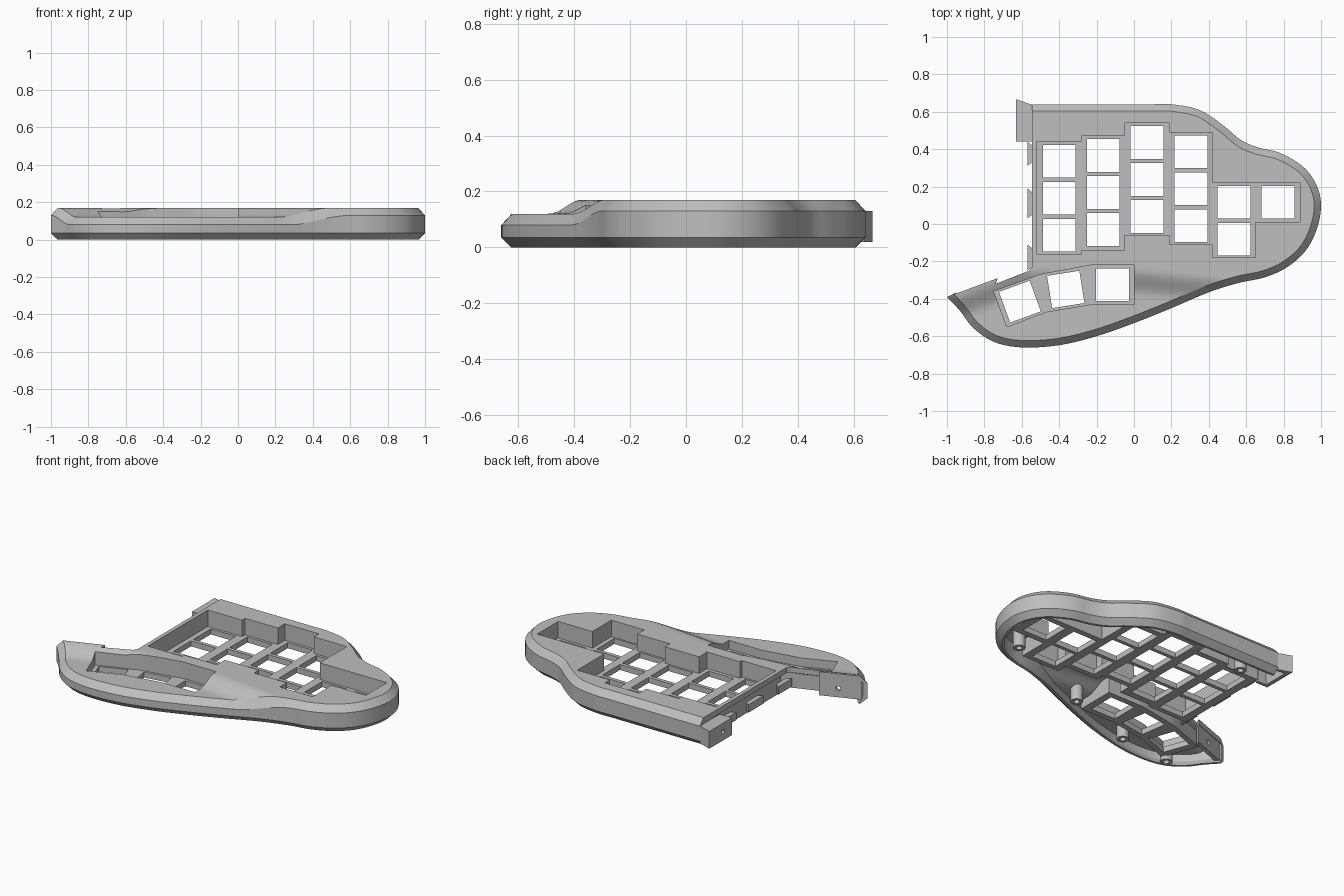
import bpy, bmesh, math
from mathutils import Vector, Matrix
from mathutils.geometry import delaunay_2d_cdt

if "Cube" in bpy.data.objects:
    bpy.data.objects.remove(bpy.data.objects["Cube"], do_unlink=True)

grey = bpy.data.materials.new("matte grey")
grey.use_nodes = True
grey.diffuse_color = (0.52, 0.52, 0.52, 1)
grey.node_tree.nodes["Principled BSDF"].inputs["Base Color"].default_value = (0.52, 0.52, 0.52, 1)


def spline(pts, steps=5):
    """Smooth open path through the points."""
    p = [Vector(q) for q in [pts[0]] + pts + [pts[-1]]]
    out = []
    for a, b, c, d in zip(p, p[1:], p[2:], p[3:]):
        for i in range(steps):
            t = i / steps
            out.append(0.5 * (2 * b + (c - a) * t + (2 * a - 5 * b + 4 * c - d) * t * t
                              + (3 * b - a - 3 * c + d) * t ** 3))
    return out + [p[-1]]


def ccw(pts):
    pts = [Vector(p) for p in pts]
    area = sum(a.x * b.y - b.x * a.y for a, b in zip(pts, pts[1:] + pts[:1]))
    return pts if area > 0 else pts[::-1]


def grow(pts, dist):
    """Mitred outward offset of a counter-clockwise outline."""
    out = []
    for i, p in enumerate(pts):
        e1 = (p - pts[i - 1]).normalized()
        e2 = (pts[(i + 1) % len(pts)] - p).normalized()
        n1, n2 = Vector((e1.y, -e1.x)), Vector((e2.y, -e2.x))
        out.append(p + (n1 + n2) * dist / (1 + n1.dot(n2)))
    return out


def densify(pts, step=0.03):
    out = []
    for a, b in zip(pts, pts[1:] + pts[:1]):
        n = max(1, round((b - a).length / step))
        out += [a.lerp(b, i / n) for i in range(n)]
    return out


def inside(p, poly):
    hit = False
    for a, b in zip(poly, poly[1:] + poly[:1]):
        if (a.y > p.y) != (b.y > p.y) and p.x < a.x + (b.x - a.x) * (p.y - a.y) / (b.y - a.y):
            hit = not hit
    return hit


def drop(p):
    """How far the top dips around the thumb keys."""
    right = -0.24 - 0.1 * max(0, p.x) - p.y
    left = 0.354 * (p.x + 1) - 0.935 * (p.y + 0.39)
    t = max(0, min(1, min(right, left) / 0.14))
    return 0.05 * t * t * (3 - 2 * t)


def lift(bm, pts, z, dips):
    return [bm.verts.new((p.x, p.y, z - drop(p) if dips else z)) for p in pts]


def strip(bm, rows, closed=True):
    """Walls joining rows of (points, height, follows the dip)."""
    rows = [lift(bm, *r) for r in rows]
    for lo, hi in zip(rows, rows[1:]):
        for i in range(len(lo) - (0 if closed else 1)):
            j = (i + 1) % len(lo)
            bm.faces.new((lo[i], lo[j], hi[j], hi[i]))
    return rows


def skin(bm, outer, holes, z, dips=False):
    """Sheet filling an outline around its holes."""
    def kept(p):
        return inside(p, outer) and not any(inside(p, h) for h in holes)
    pts, edges = [], []
    for loop in [outer] + holes:
        s, n = len(pts), len(loop)
        pts += loop
        edges += [(s + i, s + (i + 1) % n) for i in range(n)]
    if dips:
        spots = [Vector((-0.99 + 0.04 * i, -0.2 - 0.02 * j)) for i in range(46) for j in range(24)]
        pts += [p for p in spots if kept(p)]
    co, _, tris = delaunay_2d_cdt(pts, edges, [], 0, 1e-6)[:3]
    verts = lift(bm, co, z, dips)
    for t in tris:
        if kept(sum((co[i] for i in t), Vector((0, 0))) / len(t)):
            bm.faces.new([verts[i] for i in t])


def finish(bm, name):
    bmesh.ops.remove_doubles(bm, verts=bm.verts[:], dist=1e-4)
    bmesh.ops.delete(bm, geom=[v for v in bm.verts if not v.link_faces], context="VERTS")
    bmesh.ops.recalc_face_normals(bm, faces=bm.faces[:])
    me = bpy.data.meshes.new(name)
    bm.to_mesh(me)
    bm.free()
    me.materials.append(grey)
    ob = bpy.data.objects.new(name, me)
    bpy.context.collection.objects.link(ob)
    return ob


def prism(name, pts, z0, z1):
    bm = bmesh.new()
    lo, hi = strip(bm, [(ccw(pts), z0, False), (ccw(pts), z1, False)])
    bm.faces.new(lo)
    bm.faces.new(hi)
    return finish(bm, name)


def carve(target, tool):
    mod = target.modifiers.new("cut", "BOOLEAN")
    mod.operation, mod.object, mod.solver = "DIFFERENCE", tool, "EXACT"
    bpy.context.view_layer.update()
    me = bpy.data.meshes.new_from_object(target.evaluated_get(bpy.context.evaluated_depsgraph_get()))
    target.modifiers.clear()
    target.data = me
    bpy.data.objects.remove(tool, do_unlink=True)


def screw_hole(target, loc, axis):
    bm = bmesh.new()
    rot = Vector(axis).to_track_quat("Z", "Y").to_matrix().to_4x4()
    bmesh.ops.create_cone(bm, cap_ends=True, segments=16, radius1=0.014, radius2=0.014, depth=0.3,
                          matrix=Matrix.Translation(loc) @ rot)
    carve(target, finish(bm, "hole_cutter"))


def circle(x, y, r, n=20):
    return [Vector((x + r * math.cos(a * math.tau / n), y + r * math.sin(a * math.tau / n))) for a in range(n)]


def square(x, y, deg=0, h=0.0875):
    m = Matrix.Rotation(math.radians(deg), 2)
    return [Vector((x, y)) + m @ Vector(c) for c in ((-h, -h), (h, -h), (h, h), (-h, h))]


# Curved outer edge from the back corner round to the thumb tip
edge = [Vector((-0.545, 0.64))] + spline([
    (0.0, 0.64), (0.1, 0.64), (0.2, 0.64), (0.35, 0.61), (0.48, 0.525), (0.57, 0.45), (0.66, 0.41), (0.78, 0.38),
    (0.9, 0.31), (0.97, 0.22), (1.0, 0.11), (0.98, -0.02), (0.92, -0.14), (0.82, -0.23), (0.7, -0.285),
    (0.56, -0.315), (0.4, -0.365), (0.2, -0.45), (0, -0.53), (-0.2, -0.6), (-0.4, -0.648), (-0.6, -0.66),
    (-0.75, -0.63), (-0.86, -0.555), (-0.93, -0.465), (-1.0, -0.39)])
joint = [Vector(p) for p in [(-0.73, -0.29), (-0.74, -0.32), (-0.56, -0.25), (-0.545, -0.23)]]


def rim(d):
    """The outer edge moved inward, its tip sliding along the joint."""
    out = []
    for i, p in enumerate(edge[:-1]):
        t = (edge[i + 1] - edge[max(i - 1, 0)]).normalized()
        out.append(p + Vector((t.y, -t.x)) * d)
    return out + [edge[-1] + Vector((0.935, 0.354)) * d * 1.09]


# Key columns: x range, y range, number of keys
columns = [(-0.52, -0.28, -0.16, 0.44, 3), (-0.28, -0.05, -0.14, 0.47, 3), (-0.05, 0.19, -0.06, 0.54, 3),
           (0.19, 0.42, -0.11, 0.49, 3), (0.42, 0.65, -0.18, 0.22, 2), (0.65, 0.89, 0.01, 0.22, 1)]
upper = [p for a, b, lo, hi, n in columns[:5] for p in ((a, hi), (b, hi))][:-1] + [(0.89, 0.22)]
lower = [p for a, b, lo, hi, n in columns for p in ((a, lo), (b, lo))]
main_well = ccw(upper + lower[::-1])
thumb_well = ccw([(0, -0.22), (0, -0.43), (-0.23, -0.43), (-0.47, -0.47), (-0.68, -0.55), (-0.75, -0.36),
                  (-0.5, -0.27), (-0.23, -0.22)])
main_keys = [square((a + b) / 2, hi - 0.104 - 0.198 * i) for a, b, lo, hi, n in columns for i in range(n)]
thumb_keys = [square(-0.115, -0.325), square(-0.365, -0.35, 9), square(-0.61, -0.415, 20)]
wells = [(densify(w), densify(grow(w, 0.02)), keys)
         for w, keys in ((main_well, main_keys), (thumb_well, thumb_keys))]

# Shell: chamfered outside, hollow inside, closed along the joint
bm = bmesh.new()
profile = [(rim(0.025), 0.135, True), (rim(0.025), 0.04, False), (rim(0.05), 0, False), (rim(0.035), 0, False),
           (rim(0), 0.035, False), (rim(0), 0.13, True), (rim(0.037), 0.17, True)]
rows = strip(bm, profile, closed=False)
for end in (0, -1):
    bm.faces.new([r[end] for r in rows])
strip(bm, [([pts[-1]] + joint + [pts[0]], z, True) for pts, z, dips in (profile[0], profile[-1])], closed=False)
skin(bm, rim(0.037) + joint, [w for w, g, k in wells], 0.17, True)
skin(bm, rim(0.025) + joint, [g for w, g, k in wells], 0.135, True)

# Key wells with the switch plate as their floor
for well, outside, keys in wells:
    strip(bm, [(well, 0.17, True), (well, 0.065, False)])
    strip(bm, [(outside, 0.135, True), (outside, 0.03, False)])
    skin(bm, well, keys, 0.065)
    skin(bm, outside, keys, 0.03)
    for key in keys:
        strip(bm, [(key, 0.03, False), (key, 0.065, False)])
parts = [finish(bm, "case_shell")]

# Screw posts under the top
for i, (x, y) in enumerate([(0.77, -0.11), (0.12, -0.37), (-0.36, -0.53), (-0.72, -0.57), (-0.37, 0.51)]):
    bm = bmesh.new()
    wall, bore = circle(x, y, 0.036), circle(x, y, 0.018)
    rows = strip(bm, [(wall, 0.145, True), (wall, 0.005, False), (bore, 0.005, False), (bore, 0.07, False)])
    bm.faces.new(rows[0])
    bm.faces.new(rows[-1])
    parts.append(finish(bm, "screw_post_%d" % (i + 1)))

# Joining bracket at the back corner
bracket = prism("joining_bracket", [(-0.63, 0.44), (-0.545, 0.44), (-0.545, 0.637), (-0.63, 0.667)], 0.02, 0.13)
carve(bracket, prism("pocket", [(-0.605, 0.46), (-0.5, 0.46), (-0.5, 0.61), (-0.605, 0.63)], -0.1, 0.105))
screw_hole(bracket, (-0.6, 0.53, 0.075), (1, 0, 0))

# Joining plate at the thumb tip
tip = prism("tip_joining_plate", [(-0.965, -0.381), (-0.73, -0.292), (-0.74, -0.322), (-0.935, -0.4)], 0.02, 0.15)
screw_hole(tip, (-0.83, -0.345, 0.075), (-0.354, 0.935, 0))
parts += [bracket, tip]

# Alignment tabs along the joining edge
for i, (lo, hi) in enumerate([(0.31, 0.44), (0.03, 0.19), (-0.25, -0.11)]):
    parts.append(prism("alignment_tab_%d" % (i + 1), [(-0.57, lo), (-0.538, lo + 0.025), (-0.538, hi - 0.025),
                                                      (-0.57, hi)], 0.05, 0.1))

bpy.ops.object.select_all(action="DESELECT")
for ob in parts:
    ob.select_set(True)
bpy.context.view_layer.objects.active = parts[0]
bpy.ops.object.shade_smooth_by_angle(angle=math.radians(25))
